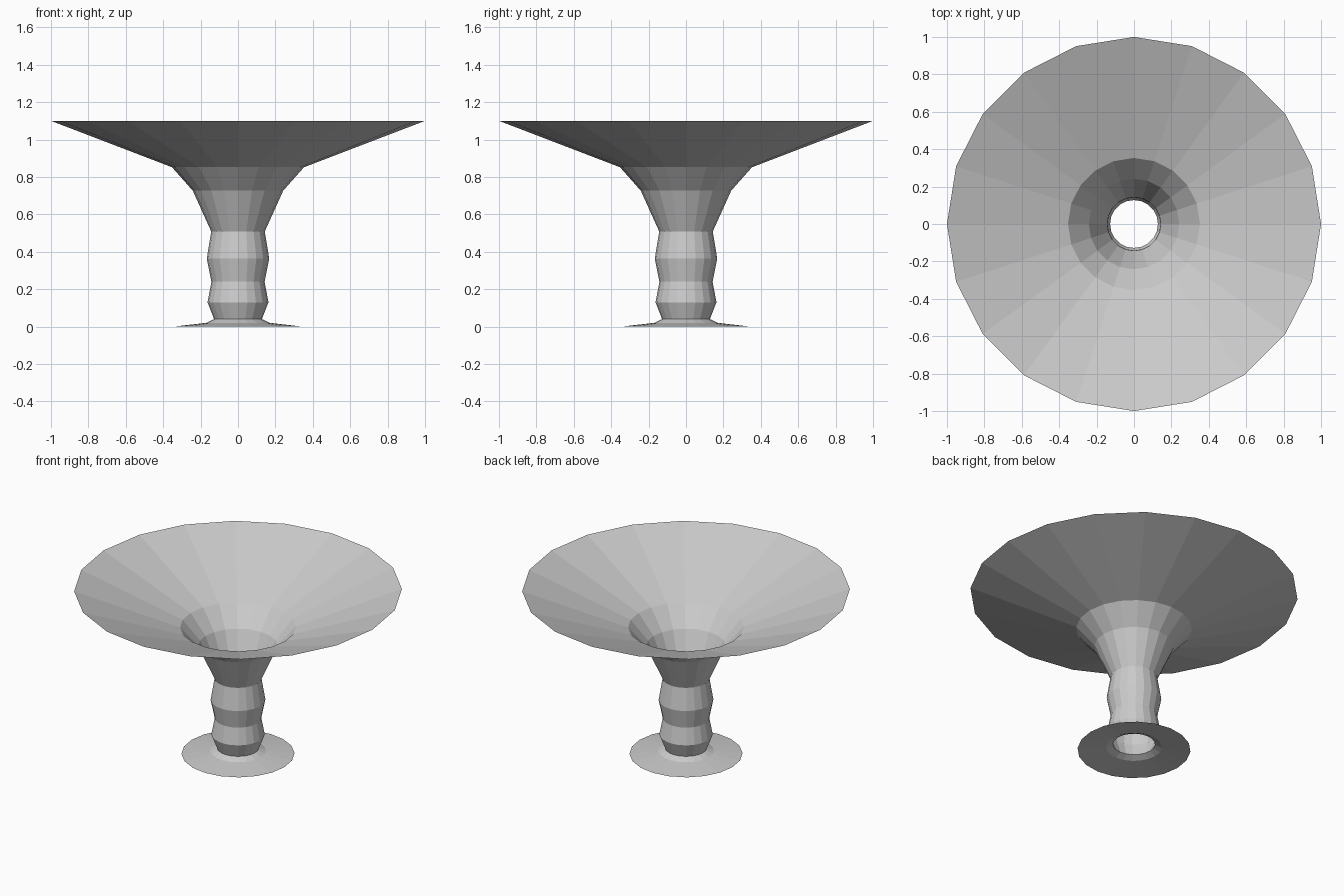
import bpy, bmesh
from math import cos, sin, tau

if "Cube" in bpy.data.objects:
    bpy.data.objects.remove(bpy.data.objects["Cube"])

SIDES = 20


def lathe(name, profile):
    """Revolve an open (radius, height) profile into a flat-shaded thin shell."""
    bm = bmesh.new()
    rings = [[bm.verts.new((r * cos(tau * i / SIDES), r * sin(tau * i / SIDES), z))
              for i in range(SIDES)] for r, z in profile]
    for low, high in zip(rings, rings[1:]):
        for i in range(SIDES):
            j = (i + 1) % SIDES
            bm.faces.new((low[i], low[j], high[j], high[i]))
    mesh = bpy.data.meshes.new(name)
    bm.to_mesh(mesh)
    bm.free()
    obj = bpy.data.objects.new(name, mesh)
    bpy.context.collection.objects.link(obj)
    return obj


# Flared foot, two-bulge hollow stem and wide open bowl in one continuous shell
foot = [(0.345, 0.005), (0.17, 0.02), (0.128, 0.04)]
stem = [(0.163, 0.13), (0.142, 0.24), (0.167, 0.363), (0.143, 0.508)]
bowl = [(0.242, 0.727), (0.353, 0.852), (1.0, 1.1)]
lathe("pedestal_bowl", [(r, z if i else 0.0) for i, (r, z) in enumerate(foot + stem + bowl)])
